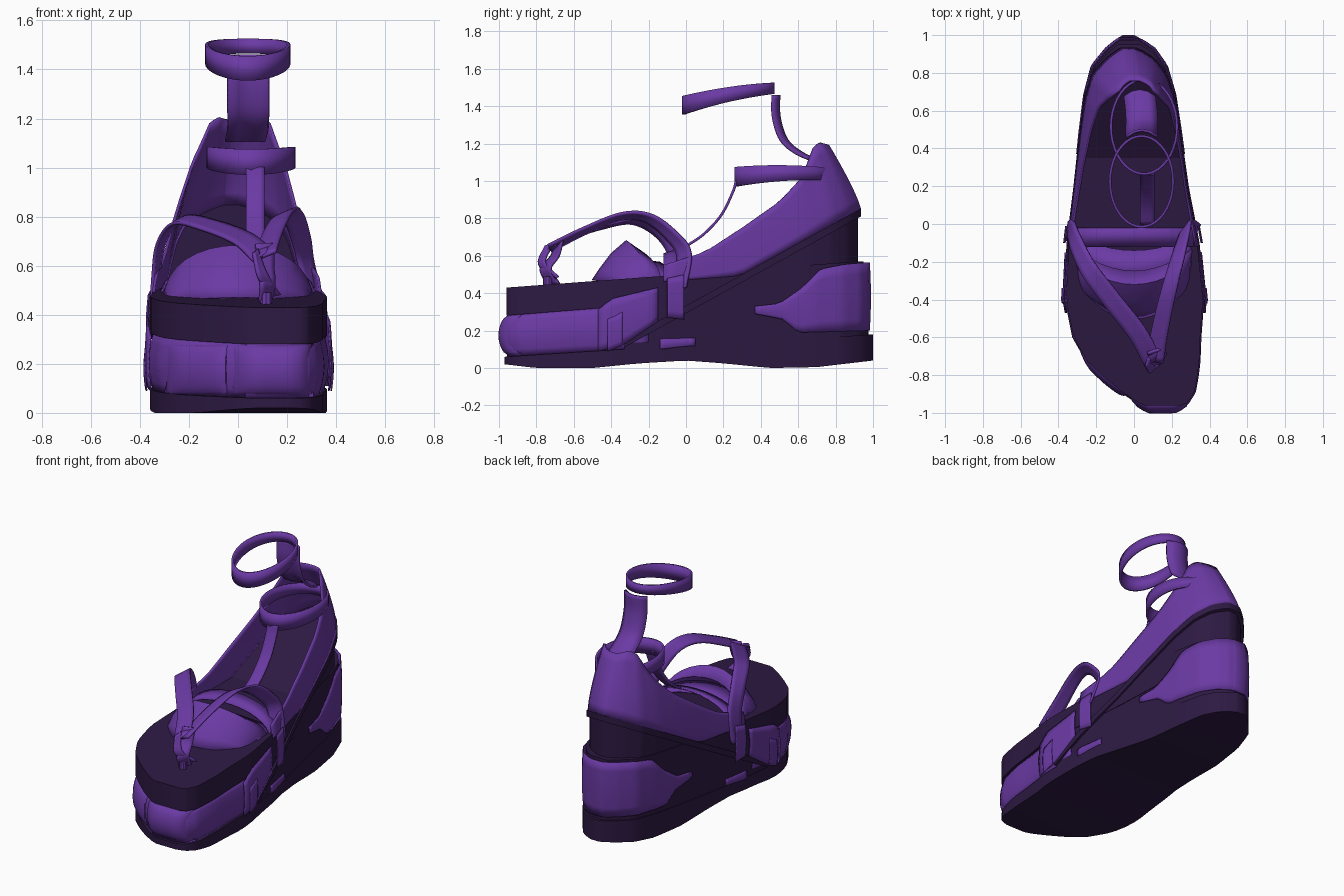
import bpy, bmesh, math
from mathutils import Vector

if "Cube" in bpy.data.objects:
    bpy.data.objects.remove(bpy.data.objects["Cube"])

def material(name, col):
    m = bpy.data.materials.new(name)
    m.diffuse_color = (*col, 1)
    m.use_nodes = True
    m.node_tree.nodes["Principled BSDF"].inputs["Base Color"].default_value = m.diffuse_color
    return m

PURPLE = material("purple", (0.145, 0.042, 0.37))
DARK = material("dark_purple", (0.026, 0.010, 0.055))

def interp(tab, t, k=1):
    if t <= tab[0][0]:
        return tab[0][k]
    for a, b in zip(tab, tab[1:]):
        if t <= b[0]:
            return a[k] + (b[k] - a[k]) * (t - a[0]) / (b[0] - a[0])
    return tab[-1][k]

def loft(name, rows, mat, ring=False, caps=False, thick=0, angle=35):
    """Skin a list of equal-length point rows."""
    bm = bmesh.new()
    vs = [[bm.verts.new(p) for p in r] for r in rows]
    n = len(rows[0])
    for a, b in zip(vs, vs[1:]):
        for i in range(n if ring else n - 1):
            j = (i + 1) % n
            bm.faces.new((a[i], a[j], b[j], b[i]))
    if caps:
        bm.faces.new(vs[0])
        bm.faces.new(vs[-1])
    bmesh.ops.recalc_face_normals(bm, faces=bm.faces)
    me = bpy.data.meshes.new(name)
    bm.to_mesh(me)
    bm.free()
    ob = bpy.data.objects.new(name, me)
    bpy.context.collection.objects.link(ob)
    me.materials.append(mat)
    if thick:
        s = ob.modifiers.new("thickness", 'SOLIDIFY')
        s.thickness, s.offset = thick, 0
    bpy.context.view_layer.objects.active = ob
    ob.select_set(True)
    bpy.ops.object.shade_smooth_by_angle(angle=math.radians(angle))
    ob.select_set(False)
    return ob

# foot outline: y, left x, right x
FOOT = [(-.97, .08, .22), (-.95, .03, .28), (-.89, -.06, .32), (-.81, -.16, .335), (-.73, -.245, .345), (-.6, -.32, .35),
        (-.4, -.36, .365), (-.1, -.345, .335), (.2, -.31, .28), (.5, -.28, .24), (.7, -.255, .21),
        (.85, -.215, .165), (.94, -.14, .10), (.98, -.09, .04), (1, -.06, 0)]

def edge(y, side, heel=1.0):
    return interp(FOOT, y / heel if y > 0 else y, 1 if side < 0 else 2)

def stations(y0, y1, n=40):
    return [y0 + (y1 - y0) * (1 - math.cos(math.pi * i / n)) / 2 for i in range(n + 1)]

def slab(name, y0, y1, bot, top, mat, grow=0, heel=1.0):
    rows = []
    for y in stations(y0, y1):
        l, r = edge(y, -1, heel) - grow, edge(y, 1, heel) + grow
        b, t = interp(bot, y), interp(top, y)
        rows.append([(l, y, b), (r, y, b), (r, y, t), (l, y, t)])
    return loft(name, rows, mat, ring=True, caps=True)

def wrap(y0, y1, heel=1.0, n=26):
    """Path along left edge to the end y1, then back along the right edge."""
    ys = [y0 + (y1 - y0) * math.sin(math.pi / 2 * i / n) for i in range(n + 1)]
    return [(edge(y, -1, heel), y) for y in ys] + [(edge(y, 1, heel), y) for y in reversed(ys)]

def wall(name, path, lo, hi, bulge, mat, grow=.008, steps=6):
    cx, rows = 0.03, []
    for k in range(steps + 1):
        f = k / steps
        g = grow + bulge * math.sin(math.pi * f)
        row = []
        for x, y in path:
            z = interp(lo, y) + (interp(hi, y) - interp(lo, y)) * f
            sx = g if x > cx else -g
            sy = g * min(1, (abs(y) - .7) / .25) * (1 if y > 0 else -1) if abs(y) > .7 else 0
            row.append((x + sx, y + sy, z))
        rows.append(row)
    return loft(name, rows, mat, thick=.006)

def smooth_path(pts, n=6):
    p = [Vector(q) for q in pts]
    p = [2 * p[0] - p[1]] + p + [2 * p[-1] - p[-2]]
    out = []
    for i in range(1, len(p) - 2):
        a, b, c, d = p[i - 1:i + 3]
        for t in [j / n for j in range(n)]:
            out.append(.5 * (2 * b + (c - a) * t + (2*a - 5*b + 4*c - d) * t*t + (3*b - a - 3*c + d) * t**3))
    return out + [p[-2]]

def ribbon(name, pts, width, side0, side1, thick=.014, cup=0):
    """Flat strap along a path; cup pushes its edges towards -y."""
    path, rows = smooth_path(pts), []
    for i, p in enumerate(path):
        s = Vector(side0).lerp(Vector(side1), i / (len(path) - 1)).normalized() * width / 2
        rows.append([p + s * a - Vector((0, cup * a * a, 0)) for a in (-1, -.5, 0, .5, 1)])
    return loft(name, rows, PURPLE, thick=thick)

# soles and wedge
PLAT_TOP = [(-.96, .43), (.92, .57)]
BED = [(-.33, .15), (.93, .85)]
slab("outsole", -.97, 1, [(-.97, .02), (-.8, 0), (-.5, 0), (-.25, .025), (0, .04), (.2, .025), (.45, 0), (.7, .005), (1, .04)],
     [(-.97, .06), (-.35, .10), (.2, .125), (1, .18)], DARK)
slab("platform", -.96, .95, [(-.96, .28), (-.4, .325), (-.32, .30), (.95, .4)], PLAT_TOP, DARK, 0, .965)
slab("wedge_body", -.33, .975, [(-.33, .09), (.975, .17)], [(-.33, .32), (.975, .5)], DARK, -.004, .985)
slab("heel_wedge", .3, .92, [(.3, .45), (.92, .5)], [(.3, .48), (.92, .82)], DARK, 0, .92)
slab("sloped_footbed", -.33, .935, [(-.33, .11), (.935, .81)], BED, DARK, .012, .935)

# lower shoe: toe wall with two rounded lobes
wall("lower_toe", wrap(-.2, -.97), [(-.97, .06), (-.2, .10)], [(-.97, .29), (-.2, .34)], .022, PURPLE, -.018)
TOE = [r for r in FOOT if r[0] <= -.6]
for cx, w in ((-.165, .135), (.135, .17)):
    rows = []
    for k in range(11):
        f = k / 10
        row = []
        for i in range(13):
            a = -1 + i / 6
            x = cx + w * a
            y = max(interp([(r[1], r[0]) for r in reversed(TOE)], x), interp([(r[2], r[0]) for r in TOE], x))
            puff = math.sin(math.pi * f) ** .5 * max(0, 1 - a ** 4) ** .5
            row.append((x, y + .03 - .06 * puff, .065 + .22 * f))
        rows.append(row)
    loft("toe_lobe", rows, PURPLE, thick=.006, angle=60)

# lower shoe: side panels, buckle straps and heel patch
PANELS = [("side_panel", -.47, -.15, [(-.47, .09), (-.34, .12), (-.15, .25)], [(-.47, .31), (-.4, .37), (-.15, .43)], .01),
          ("side_tab", -.42, -.34, [(-.42, .09), (-.34, .12)], [(-.42, .26), (-.34, .3)], .016),
          ("side_buckle", -.1, -.01, [(-.1, .27), (-.01, .26)], [(-.1, .48), (-.01, .5)], .02),
          ("side_stripe", -.14, .05, [(-.14, .10), (.05, .12)], [(-.14, .155), (.05, .16)], -.004)]
for s in (-1, 1):
    for name, y0, y1, lo, hi, g in PANELS:
        ys = [y0 + (y1 - y0) * i / 8 for i in range(9)]
        wall(name, [(edge(y, s), y) for y in ys], lo, hi, .007, PURPLE, g)
wall("heel_patch", wrap(.37, .975, .98), [(.37, .29), (.52, .26), (.6, .19), (.97, .2)],
     [(.37, .33), (.5, .345), (.62, .43), (.72, .53), (.85, .555), (.97, .565)], .006, PURPLE, .005)

# sandal upper: heel counter leaning in towards its rim
RIM = [(-.12, .55, 0, .97), (.1, .62, 0, .96), (.3, .75, 0, .94), (.5, .89, 0, .88), (.65, 1.02, -.03, .8),
       (.78, 1.18, -.10, .62), (.85, 1.205, -.14, .6), (.93, 1.19, -.17, .8)]
path, rows = wrap(-.12, .93, .93), []
for k in range(8):
    f = k / 7
    row = []
    for x, y in path:
        zb = max(interp(BED, y), interp(PLAT_TOP, y) - .03)
        zt, dy, sx = (interp(RIM, y, i) for i in (1, 2, 3))
        row.append((x * (1 + (sx - 1) * f ** 1.5) + .03 * f * max(0, y), y + dy * f ** 1.2, zb + (zt - zb) * f))
    rows.append(row)
loft("heel_counter", rows, PURPLE, thick=.012, angle=50)

# vamp dome and instep band
def arch(name, spec, curve):
    rows = []
    for y, z, w in spec:
        row = []
        for i in range(17):
            a = math.pi * i / 16
            c = -math.cos(a)
            row.append((w * c, y + curve * c * c, .44 + (z - .44) * math.sin(a) ** .8))
        rows.append(row)
    loft(name, rows, PURPLE, thick=.008, angle=50)

arch("vamp", [(-.5, .47, .25), (-.46, .53, .28), (-.4, .61, .295), (-.32, .68, .30), (-.25, .63, .31)], .12)
arch("vamp_lining", [(-.3, .58, .31), (-.14, .565, .315)], .08)
arch("instep_band", [(-.12, .61, .32), (-.02, .64, .32)], 0)

# thong straps and toe post
ribbon("left_strap", [(.1, -.73, .64), (.02, -.58, .71), (-.12, -.40, .765), (-.24, -.24, .785), (-.31, -.10, .70), (-.335, -.03, .56), (-.35, -.04, .38)],
       .105, (.8, .5, .35), (.1, 1, .15))
ribbon("right_strap", [(.11, -.73, .64), (.14, -.55, .73), (.185, -.35, .81), (.225, -.20, .80), (.26, -.07, .70), (.28, -.01, .60), (.33, -.04, .42)],
       .095, (1, -.2, .4), (.5, 1, .3))
ribbon("toe_post", [(.11, -.71, .45), (.12, -.75, .53), (.11, -.70, .60), (.11, -.67, .69)], .08, (.5, .8, 0), (1, .3, 0))
ribbon("toe_post_loop", [(.07, -.73, .66), (.1, -.77, .56), (.15, -.69, .48)], .05, (.3, .9, .3), (1, .3, .2))
bpy.ops.mesh.primitive_cylinder_add(vertices=10, radius=.025, depth=.06, location=(.115, -.74, .46))
plug = bpy.context.object
plug.name = "toe_post_plug"
plug.data.materials.append(PURPLE)

# ankle rings and the straps that hold them
def ankle_ring(name, c, rx, ry, h, slope):
    rows = []
    for k in (-.5, .5):
        rows.append([(c[0] + rx * math.cos(t), c[1] + ry * math.sin(t),
                      c[2] + k * h + slope * math.sin(t) * ry - .02 * k * math.sin(t) + .012 * math.cos(t) ** 2)
                     for t in [2 * math.pi * i / 40 for i in range(40)]])
    loft(name, rows, PURPLE, ring=True, thick=.014)

ankle_ring("upper_ankle_ring", (.04, .225, 1.45), .167, .24, .08, .19)
ankle_ring("lower_ankle_ring", (.053, .515, 1.03), .175, .25, .085, .03)
ribbon("back_strap", [(.042, .497, 1.46), (.042, .50, 1.34), (.042, .54, 1.22), (.04, .62, 1.15), (.03, .71, 1.11)],
       .165, (1, 0, 0), (1, 0, 0), cup=.035)
ribbon("front_strap", [(.07, .268, 1.0), (.07, .25, .94), (.07, .19, .82), (.07, .10, .72), (.07, 0, .65)],
       .075, (1, 0, 0), (1, 0, 0))
